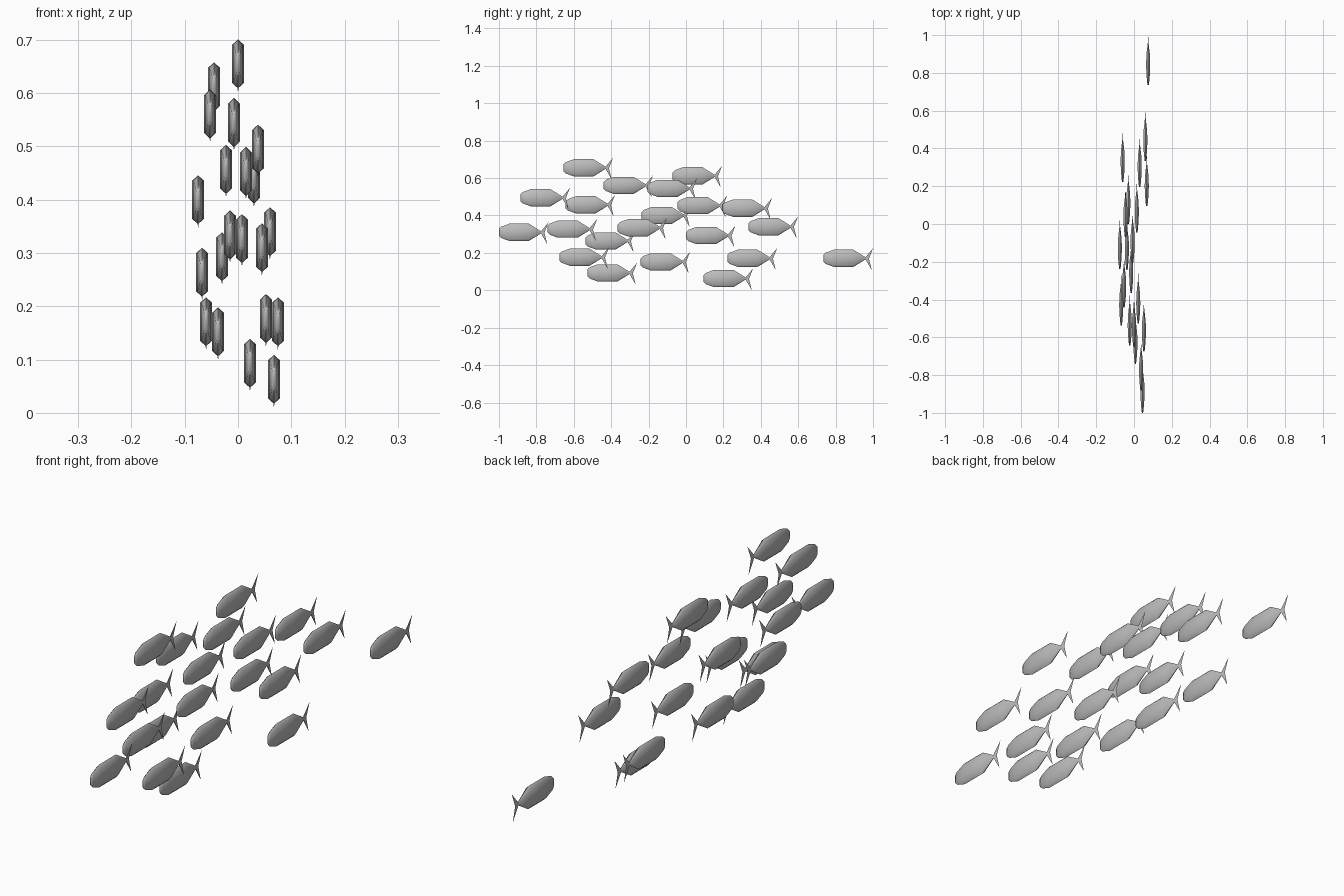
import bpy, bmesh, math

cube = bpy.data.objects.get("Cube")
if cube:
    bpy.data.objects.remove(cube, do_unlink=True)

# Single flat grey for the whole school
grey = bpy.data.materials.new("fish_grey")
grey.use_nodes = True
colour = (0.5, 0.5, 0.5, 1)
grey.diffuse_color = colour
grey.node_tree.nodes["Principled BSDF"].inputs["Base Color"].default_value = colour

# Body stations, nose to tail root: distance, half width, half height
STATIONS = [(0, .003, .018), (.012, .005, .03), (.055, .009, .046),
            (.105, .011, .046), (.16, .0095, .046), (.225, .002, .006)]
SHOULDER = 0.78  # height of the flat flank relative to the ridge


def build_fish_mesh():
    bm = bmesh.new()

    # Six-sided body lofted through the stations
    rings = []
    for y, w, h in STATIONS:
        s = h * SHOULDER
        section = [(0, h), (w, s), (w, -s), (0, -h), (-w, -s), (-w, s)]
        rings.append([bm.verts.new((x, y, z)) for x, z in section])
    for a, b in zip(rings, rings[1:]):
        for i in range(6):
            j = (i + 1) % 6
            bm.faces.new((a[i], a[j], b[j], b[i]))
    bm.faces.new(rings[0])

    # Forked tail, thin at the root and sharp at the tips
    y, w, h = STATIONS[-1]
    tip_top = bm.verts.new((0, .265, .054))
    tip_low = bm.verts.new((0, .258, -.063))
    notch = bm.verts.new((0, .243, -.002))
    tops = [bm.verts.new((x, y, h)) for x in (-w, w)]
    lows = [bm.verts.new((x, y, -h)) for x in (-w, w)]
    for top, low in zip(tops, lows):
        bm.faces.new((top, tip_top, notch))
        bm.faces.new((top, notch, low))
        bm.faces.new((low, notch, tip_low))
    bm.faces.new((*tops, tip_top))
    bm.faces.new((*lows, tip_low))
    bm.faces.new((tops[0], tops[1], lows[1], lows[0]))

    bmesh.ops.recalc_face_normals(bm, faces=bm.faces)
    for f in bm.faces:
        f.smooth = True
    mesh = bpy.data.meshes.new("fish_mesh")
    bm.to_mesh(mesh)
    bm.free()
    mesh.set_sharp_from_angle(angle=math.radians(60))
    mesh.materials.append(grey)
    return mesh


# Nose position and body height of each fish, from right to left
SCHOOL = [(-.238, .4), (-.537, .264), (.222, .171), (-.441, .561),
          (-.072, .612), (-.243, .152), (0, .293), (-.644, .457),
          (-.366, .334), (-.206, .545), (-.655, .655), (-.74, .327),
          (-.045, .453), (-.527, .093), (.195, .439), (-.885, .495),
          (-1, .31), (-.676, .177), (.334, .34), (.094, .063), (.735, .171)]

fish_mesh = build_fish_mesh()
for i, (y, z) in enumerate(SCHOOL):
    fish = bpy.data.objects.new(f"fish_{i + 1}", fish_mesh)
    fish.location = ((i - 10) * .0075, y, z)
    bpy.context.collection.objects.link(fish)
